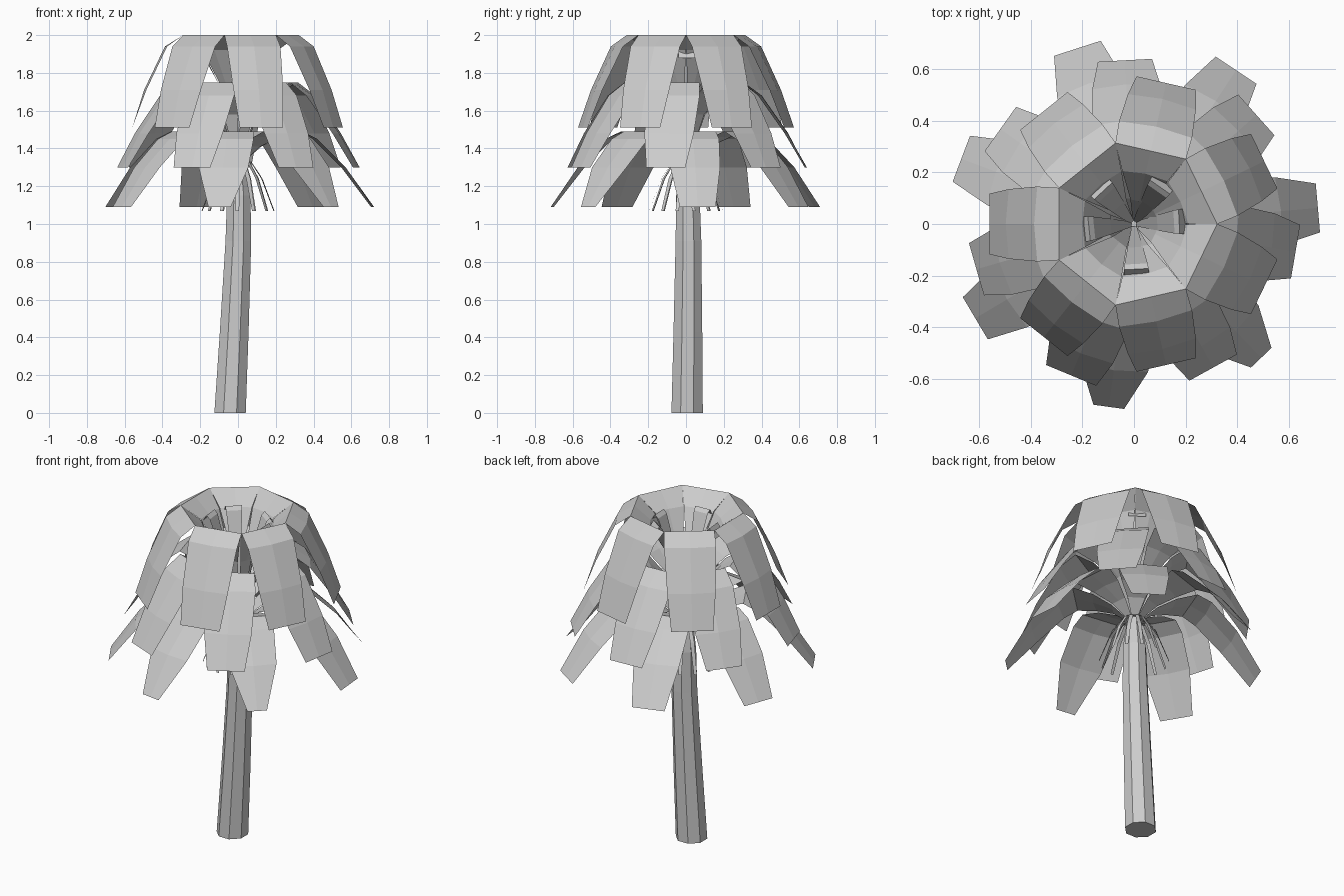
import bpy, math
from mathutils import Vector

if "Cube" in bpy.data.objects:
    bpy.data.objects.remove(bpy.data.objects["Cube"])

grey = bpy.data.materials.new("light_grey")
grey.diffuse_color = (0.6, 0.6, 0.6, 1)
grey.use_nodes = True
grey.node_tree.nodes["Principled BSDF"].inputs["Base Color"].default_value = grey.diffuse_color


def make(name, verts, faces):
    me = bpy.data.meshes.new(name)
    me.from_pydata(verts, [], faces)
    me.materials.append(grey)
    ob = bpy.data.objects.new(name, me)
    bpy.context.collection.objects.link(ob)
    return ob


def fronds(name, profile, angles, tips=None):
    """Leaf sheets: profile rows are (radius, height, width, midrib bulge)."""
    verts, faces = [], []
    for n, deg in enumerate(angles):
        a = math.radians(deg)
        out = Vector((math.cos(a), math.sin(a), 0))
        side = Vector((-math.sin(a), math.cos(a), 0))
        base = len(verts)
        for i, (r, z, w, b) in enumerate(profile):
            if tips and i == len(profile) - 1:
                w = tips[n]
            for s in (-0.5, 0, 0.5):
                p = out * (r + (b if s == 0 else 0)) + side * (s * w)
                verts.append((p.x, p.y, z))
        for i in range(len(profile) - 1):
            for k in range(2):
                q = base + i * 3 + k
                faces.append((q, q + 3, q + 4, q + 1))
    return make(name, verts, faces)


def ring(start, count=7):
    return [start + 360 / count * i for i in range(count)]


# trunk: leaning eight-sided column tapering at the crown
rows = [(-0.042, 0.006, 0, 0.083), (-0.02, 0.01, 0.43, 0.076),
        (0.002, 0.013, 0.91, 0.068), (0.004, 0.01, 1.15, 0.062),
        (0.0, 0.0, 1.34, 0.035)]
N = 8
tv, tf = [], []
for x, y, z, r in rows:
    for k in range(N):
        a = 2 * math.pi * (k + 0.5) / N
        r2 = r / math.cos(math.pi / N)
        tv.append((x + r2 * math.cos(a), y + r2 * math.sin(a), z))
for i in range(len(rows) - 1):
    for k in range(N):
        j = (k + 1) % N
        tf.append((i * N + k, i * N + j, i * N + N + j, i * N + N + k))
tf.append(tuple(reversed(range(N))))
tf.append(tuple(range(len(tv) - N, len(tv))))
make("trunk", tv, tf)

# upper, middle and lower tiers of drooping leaves
fronds("upper_leaves", [
    (0.02, 1.36, 0.02, 0), (0.09, 1.72, 0.07, 0), (0.19, 1.92, 0.18, 0.01),
    (0.29, 2.0, 0.28, 0), (0.375, 1.94, 0.29, 0.012),
    (0.485, 1.71, 0.27, 0.012), (0.56, 1.51, 0.235, 0)], ring(180))
fronds("middle_leaves", [
    (0.02, 1.35, 0.02, 0), (0.1, 1.58, 0.08, 0), (0.2, 1.69, 0.18, 0.01),
    (0.3, 1.75, 0.25, 0), (0.39, 1.68, 0.28, 0.012),
    (0.53, 1.48, 0.265, 0.012), (0.635, 1.3, 0.21, 0)], ring(350.3))
fronds("lower_leaves", [
    (0.03, 1.33, 0.03, 0), (0.12, 1.41, 0.1, 0), (0.22, 1.46, 0.19, 0.01),
    (0.33, 1.49, 0.26, 0), (0.41, 1.45, 0.28, 0.012),
    (0.56, 1.3, 0.265, 0.012), (0.715, 1.09, 0.19, 0)], ring(5),
    [0.19, 0.19, 0.19, 0.19, 0.19, 0.12, 0.11])

# small young leaves inside the crown
fronds("inner_shoots", [
    (0.01, 1.36, 0.02, 0), (0.09, 1.73, 0.06, 0), (0.155, 1.92, 0.09, 0),
    (0.175, 1.94, 0.095, 0), (0.21, 1.88, 0.1, 0)], [3, 55, 133, 186, 273])

# thin hanging stalks under the crown
fronds("hanging_stalks", [
    (0.02, 1.34, 0.02, 0), (0.07, 1.33, 0.022, 0), (0.13, 1.24, 0.024, 0),
    (0.195, 1.07, 0.018, 0)], ring(12, 14))
